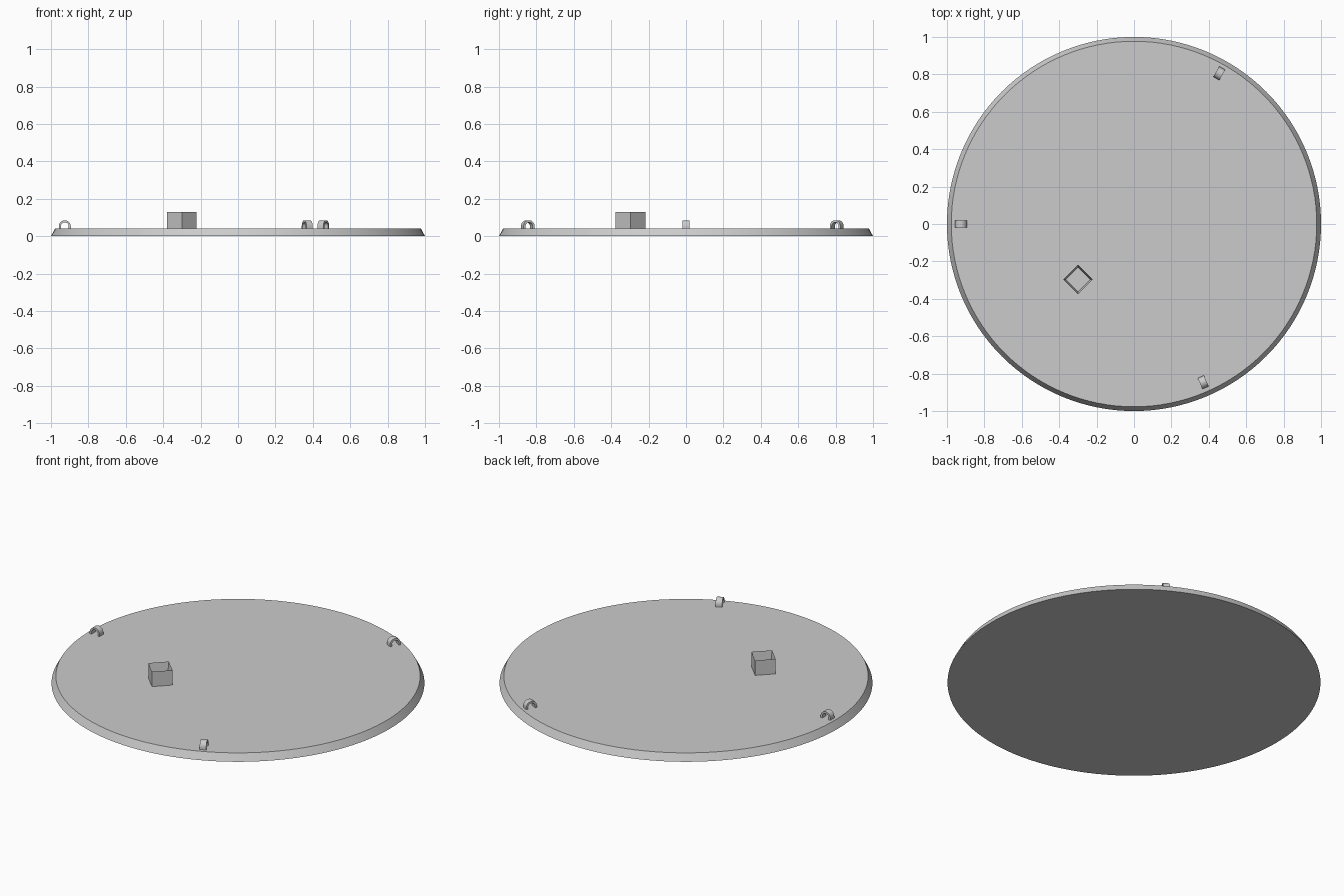
import bpy, bmesh, math
from mathutils import Matrix

cube = bpy.data.objects.get("Cube")
if cube:
    bpy.data.objects.remove(cube, do_unlink=True)

grey = bpy.data.materials.new("light_grey")
grey.use_nodes = True
colour = (0.6, 0.6, 0.6, 1)
grey.diffuse_color = colour
grey.node_tree.nodes["Principled BSDF"].inputs["Base Color"].default_value = colour

TOP = 0.042  # height of the plate's upper face


def make_object(name, bm, smooth=False):
    bmesh.ops.recalc_face_normals(bm, faces=bm.faces)
    mesh = bpy.data.meshes.new(name)
    bm.to_mesh(mesh)
    bm.free()
    mesh.materials.append(grey)
    obj = bpy.data.objects.new(name, mesh)
    bpy.context.collection.objects.link(obj)
    if smooth:
        bpy.ops.object.select_all(action='DESELECT')
        obj.select_set(True)
        bpy.context.view_layer.objects.active = obj
        bpy.ops.object.shade_smooth_by_angle(angle=math.radians(35))
    return obj


# Round plate with a sloping rim
bm = bmesh.new()
bmesh.ops.create_cone(bm, cap_ends=True, segments=128, radius1=1, radius2=0.977,
                      depth=TOP, matrix=Matrix.Translation((0, 0, TOP / 2)))
make_object("round_plate", bm, smooth=True)

# Square open-topped socket, turned 45 degrees
bm = bmesh.new()
side, wall, height = 0.112, 0.014, 0.13 - TOP
bmesh.ops.create_cube(bm, size=1, matrix=Matrix.Diagonal((side, side, height, 1)))
lid = [f for f in bm.faces if f.normal.z > 0.9]
bmesh.ops.inset_region(bm, faces=lid, thickness=wall)
bmesh.ops.translate(bm, verts=lid[0].verts, vec=(0, 0, 0.002 - height))
socket = make_object("square_socket", bm)
socket.location = (-0.3, -0.297, TOP + height / 2)
socket.rotation_euler.z = math.pi / 4


def arch_loop(name, x, y, outer=0.032, inner=0.021, half_width=0.018):
    """Half ring on short legs, spanning the radial direction."""
    leg = 0.085 - TOP - outer
    steps = 16

    def outline(r):
        arc = [(r * math.cos(math.pi * i / steps), leg + r * math.sin(math.pi * i / steps))
               for i in range(steps + 1)]
        return [(r, -0.002)] + arc + [(-r, -0.002)]

    bm = bmesh.new()
    rings = []
    for (ox, oz), (ix, iz) in zip(outline(outer), outline(inner)):
        section = ((ox, -half_width, oz), (ox, half_width, oz),
                   (ix, half_width, iz), (ix, -half_width, iz))
        rings.append([bm.verts.new(p) for p in section])
    for a, b in zip(rings, rings[1:]):
        for k in range(4):
            n = (k + 1) % 4
            bm.faces.new((a[k], a[n], b[n], b[k]))
    bm.faces.new(rings[0])
    bm.faces.new(rings[-1])
    loop = make_object(name, bm, smooth=True)
    loop.location = (x, y, TOP)
    loop.rotation_euler.z = math.atan2(y, x)


# Three hanging loops close to the rim
arch_loop("right_loop", -0.926, 0)
arch_loop("back_loop", 0.456, 0.806)
arch_loop("front_loop", 0.37, -0.846)
